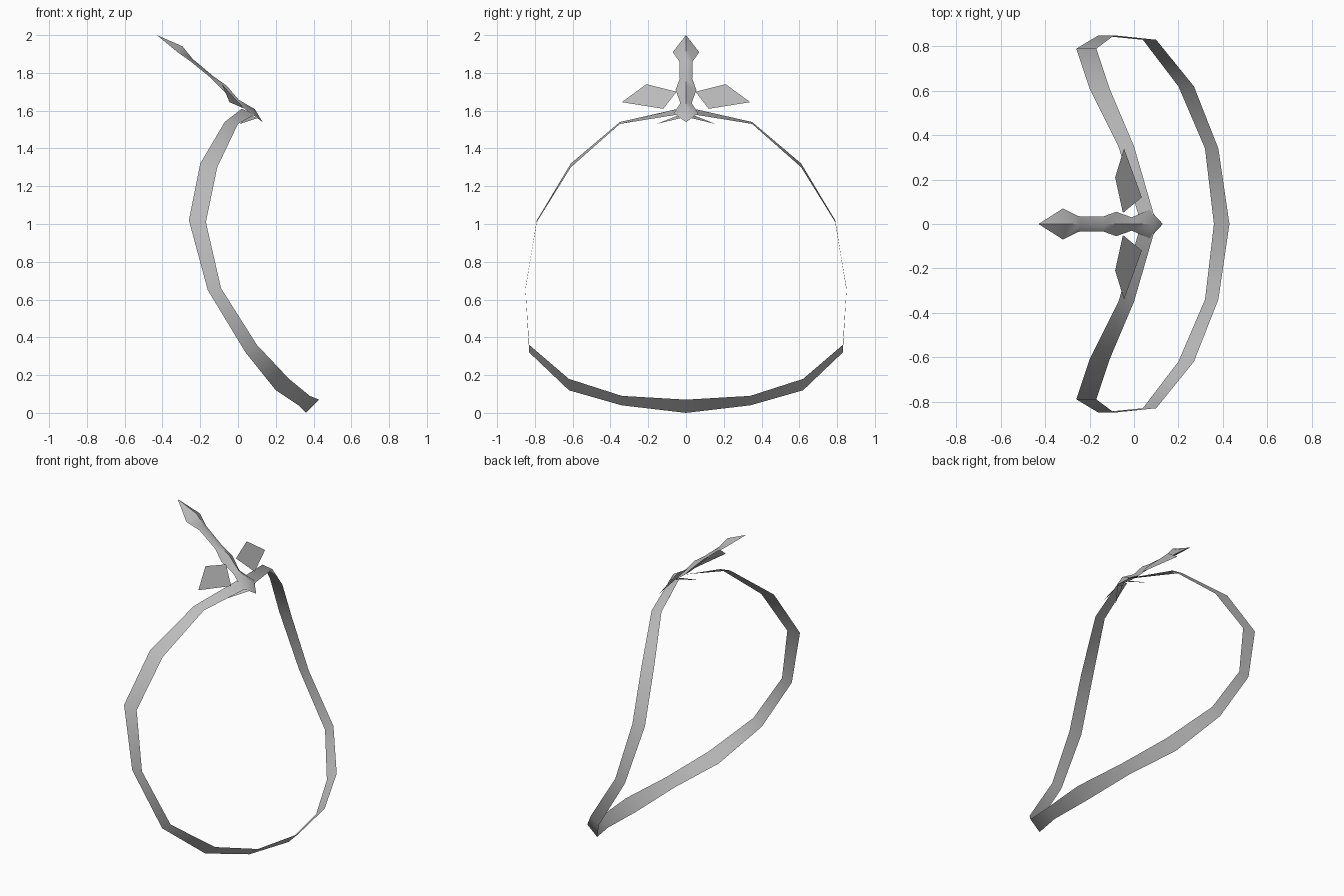
import bpy
import bmesh
from mathutils import Vector

cube = bpy.data.objects.get("Cube")
if cube:
    bpy.data.objects.remove(cube, do_unlink=True)

# One plain grey for the whole necklace
grey = bpy.data.materials.new("plain_grey")
grey.use_nodes = True
colour = (0.5, 0.5, 0.5, 1)
grey.diffuse_color = colour
grey.node_tree.nodes["Principled BSDF"].inputs["Base Color"].default_value = colour


def make_object(name, rows, closed=False, smooth=True):
    """Join consecutive rows of points with quads."""
    bm = bmesh.new()
    grid = [[bm.verts.new(p) for p in row] for row in rows]
    for a, b in zip(grid, grid[1:]):
        count = len(a) if closed else len(a) - 1
        for i in range(count):
            j = (i + 1) % len(a)
            bm.faces.new((a[i], a[j], b[j], b[i]))
    bmesh.ops.remove_doubles(bm, verts=bm.verts, dist=0.0005)
    bmesh.ops.recalc_face_normals(bm, faces=bm.faces)
    mesh = bpy.data.meshes.new(name)
    bm.to_mesh(mesh)
    bm.free()
    mesh.materials.append(grey)
    obj = bpy.data.objects.new(name, mesh)
    bpy.context.collection.objects.link(obj)
    if smooth:
        bpy.ops.object.select_all(action='DESELECT')
        obj.select_set(True)
        bpy.context.view_layer.objects.active = obj
        bpy.ops.object.shade_smooth_by_angle(angle=0.9)
    return obj


# Flat band: y, then x and z of its inner and outer edges, from bottom to top
half_band = [
    (0.00, 0.36, 0.00, 0.43, 0.07),
    (0.34, 0.32, 0.04, 0.38, 0.09),
    (0.62, 0.20, 0.12, 0.27, 0.18),
    (0.83, 0.04, 0.32, 0.10, 0.36),
    (0.85, -0.16, 0.65, -0.09, 0.66),
    (0.79, -0.26, 1.02, -0.17, 1.01),
    (0.61, -0.20, 1.32, -0.11, 1.30),
    (0.35, -0.07, 1.54, 0.00, 1.53),
    (0.04, 0.02, 1.61, 0.09, 1.58),
]


def band_rows(side):
    return [[(xa, side * y, za), (xb, side * y, zb)] for y, xa, za, xb, zb in half_band]


make_object("neck_band", band_rows(-1)[::-1] + band_rows(1)[1:])

# Slender ridged stem of the cross: x, z, half width, ridge height
up = Vector((0.63, 0, 0.78))
stem = [
    (-0.43, 2.00, 0.0, 0.0),
    (-0.32, 1.91, 0.07, 0.04),
    (-0.25, 1.86, 0.035, 0.017),
    (-0.14, 1.77, 0.033, 0.015),
    (-0.08, 1.71, 0.055, 0.03),
    (-0.01, 1.64, 0.03, 0.022),
    (0.07, 1.585, 0.065, 0.03),
    (0.13, 1.54, 0.0, 0.0),
]
rows = []
for x, z, w, h in stem:
    c = Vector((x, 0, z))
    side = Vector((0, w, 0))
    rows.append([c - side, c + up * h, c + side])
make_object("cross_stem", rows, closed=True)

# Flat arms of the cross and small prongs under the band
for label, s in (("front", -1), ("back", 1)):
    make_object(label + "_arm", [
        [(-0.05, s * 0.05, 1.70), (-0.085, s * 0.21, 1.74)],
        [(0.035, s * 0.12, 1.61), (-0.045, s * 0.34, 1.645)],
    ], smooth=False)
    bm = bmesh.new()
    prong = [(0.10, s * 0.03, 1.56), (0.01, s * 0.155, 1.53), (0.06, s * 0.03, 1.58)]
    bm.faces.new([bm.verts.new(p) for p in prong])
    mesh = bpy.data.meshes.new(label + "_prong")
    bm.to_mesh(mesh)
    bm.free()
    mesh.materials.append(grey)
    bpy.context.collection.objects.link(bpy.data.objects.new(label + "_prong", mesh))
